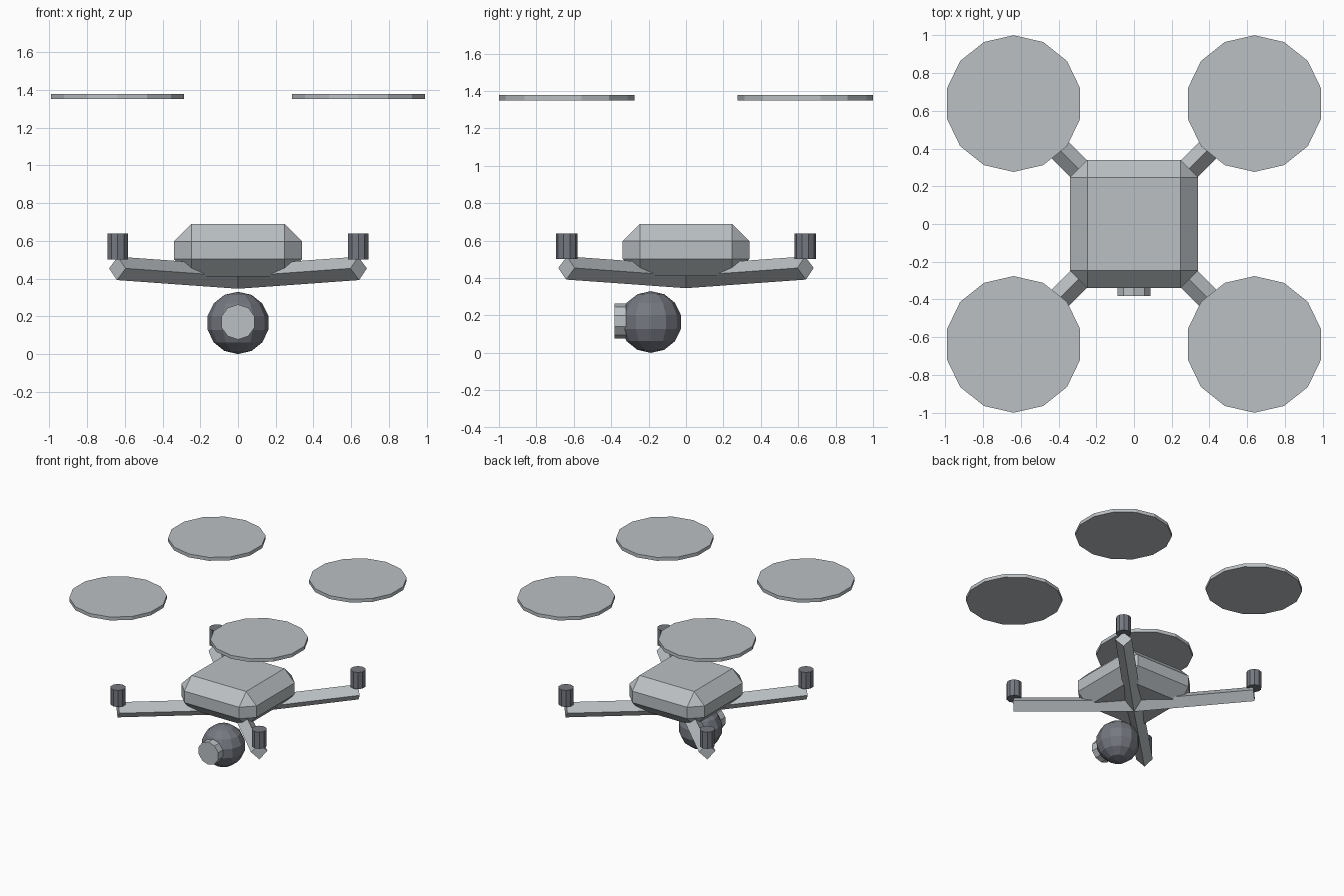
import bpy
import bmesh
from math import radians, sin, cos
from mathutils import Matrix, Vector

default = bpy.data.objects.get("Cube")
if default:
    bpy.data.objects.remove(default, do_unlink=True)


def make_material(name, rgb):
    mat = bpy.data.materials.new(name)
    mat.use_nodes = True
    color = (*rgb, 1.0)
    mat.diffuse_color = color
    mat.node_tree.nodes["Principled BSDF"].inputs["Base Color"].default_value = color
    return mat


light_grey = make_material("light grey", (0.50, 0.53, 0.55))
dark_grey = make_material("dark grey", (0.18, 0.19, 0.22))


def finish(name, bm, mat):
    mesh = bpy.data.meshes.new(name)
    bm.to_mesh(mesh)
    bm.free()
    mesh.materials.append(mat)
    obj = bpy.data.objects.new(name, mesh)
    bpy.context.collection.objects.link(obj)
    return obj


def cylinder(name, sides, radius, depth, matrix, mat):
    bm = bmesh.new()
    bmesh.ops.create_cone(bm, cap_ends=True, segments=sides, radius1=radius,
                          radius2=radius, depth=depth, matrix=matrix)
    return finish(name, bm, mat)


# Body: a box with every edge chamfered
bm = bmesh.new()
bmesh.ops.create_cube(bm, size=1.0, matrix=Matrix.Translation((0, 0, 0.55))
                      @ Matrix.Diagonal((0.68, 0.68, 0.28, 1)))
bmesh.ops.bevel(bm, geom=bm.edges[:], offset=0.093, offset_type='OFFSET',
                segments=1, profile=0.5, affect='EDGES')
finish("body", bm, light_grey)

# Arms, motors and rotor discs at the four corners
SPREAD = 0.638
ARM_LENGTH = 0.905
ARM_TILT = radians(2.9)
corners = {"back_left": (1, 1), "back_right": (-1, 1),
           "front_right": (-1, -1), "front_left": (1, -1)}

for index, (corner, (sx, sy)) in enumerate(corners.items()):
    heading = radians(45 + 90 * index)
    # Diamond section arm rising slightly outwards from the centre
    arm_matrix = (Matrix.Translation((0, 0, 0.408))
                  @ Matrix.Rotation(heading, 4, 'Z')
                  @ Matrix.Rotation(radians(90) - ARM_TILT, 4, 'Y')
                  @ Matrix.Translation((0, 0, ARM_LENGTH / 2)))
    cylinder("arm_" + corner, 4, 0.062, ARM_LENGTH, arm_matrix, light_grey)

    x, y = sx * SPREAD, sy * SPREAD
    cylinder("motor_" + corner, 10, 0.057, 0.136,
             Matrix.Translation((x, y, 0.57)), dark_grey)
    cylinder("rotor_disc_" + corner, 14, 0.362, 0.028,
             Matrix.Translation((x, y, 1.364)), light_grey)

# Camera ball hanging under the front
bm = bmesh.new()
bmesh.ops.create_uvsphere(bm, u_segments=12, v_segments=7, radius=0.165,
                          matrix=Matrix.Translation((0, -0.188, 0.165)))
finish("camera_ball", bm, dark_grey)

# Lens on the front of the ball
cylinder("camera_lens", 10, 0.093, 0.06,
         Matrix.Translation((0, -0.352, 0.17)) @ Matrix.Rotation(radians(90), 4, 'X'),
         light_grey)
